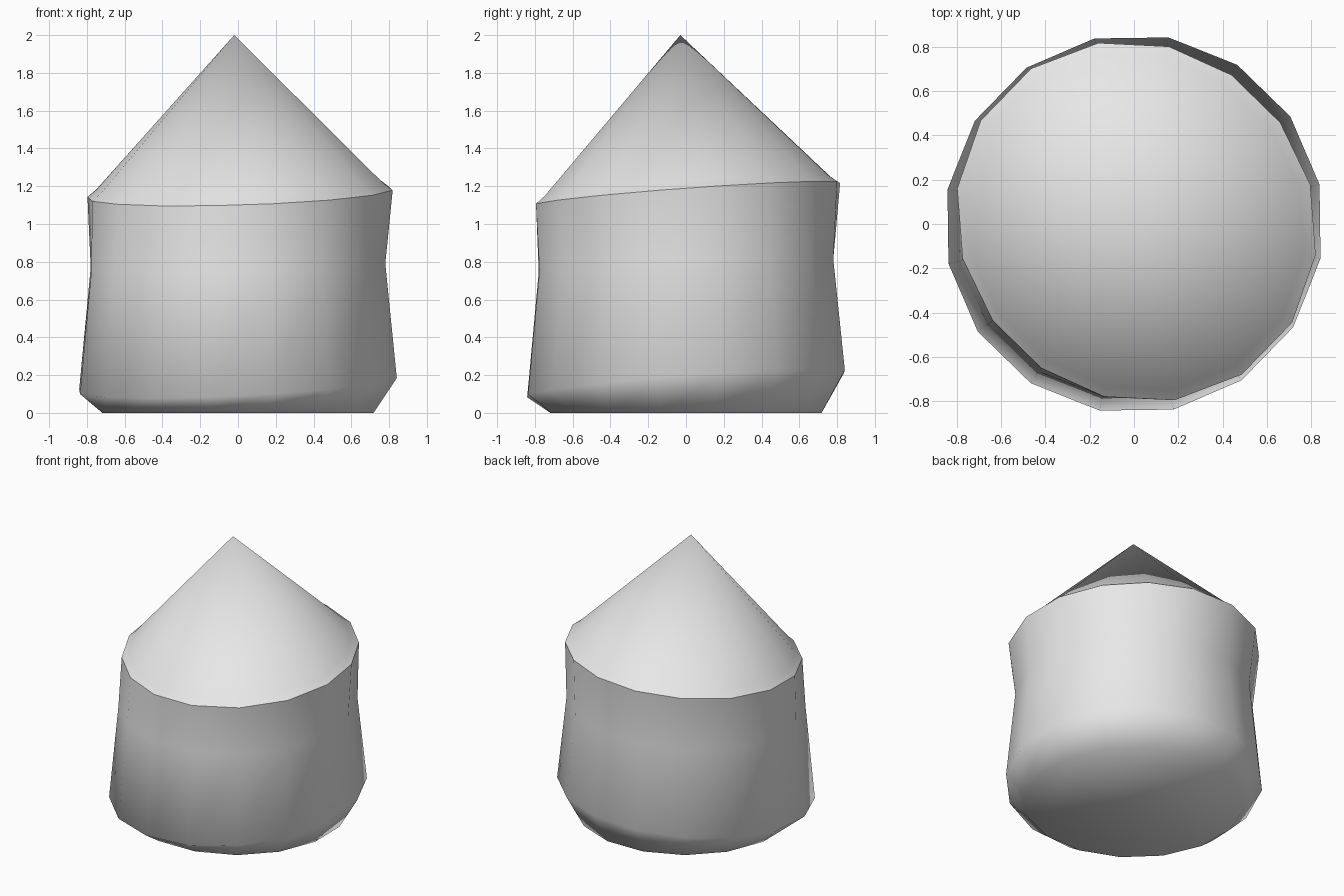
import bpy
import bmesh
from math import sin, cos, tau

SIDES = 16
TURN = 0.21  # turn of the corners around the axis

cube = bpy.data.objects.get("Cube")
if cube:
    bpy.data.objects.remove(cube, do_unlink=True)

grey = bpy.data.materials.new("plain_grey")
grey.use_nodes = True
grey.diffuse_color = (0.8, 0.8, 0.8, 1)
grey.node_tree.nodes["Principled BSDF"].inputs["Base Color"].default_value = (0.8, 0.8, 0.8, 1)

bm = bmesh.new()


def ring(radius, height, slope_x=0, slope_y=0, squash=0, shift=0):
    """A tilted ring, optionally squashed along the diagonal."""
    verts = []
    for i in range(SIDES):
        a = TURN + tau * i / SIDES
        r = radius - squash * sin(2 * a)
        x, y = shift + r * cos(a), shift + r * sin(a)
        verts.append(bm.verts.new((x, y, height + slope_x * x + slope_y * y)))
    return verts


def bridge(low, high):
    for i in range(SIDES):
        j = (i + 1) % SIDES
        bm.faces.new((low[i], low[j], high[j], high[i]))


# Body: base, belly, waist, rim, then the small lip under the roof
base = ring(0.73, 0)
belly = ring(0.855, 0.155, 0.05, 0.077)
waist = ring(0.793, 0.78, 0.02, 0.04)
rim = ring(0.812, 1.16, 0.036, 0.075, 0.027, 0.011)
apex = bm.verts.new((-0.02, -0.03, 2))
lip = []
for v in rim:
    p = v.co.lerp(apex.co, 0.06)
    p.z -= 0.012
    lip.append(bm.verts.new(p))

levels = [base, belly, waist, rim, lip]
for low, high in zip(levels, levels[1:]):
    bridge(low, high)
bm.faces.new(base[::-1])

# Pointed roof
for i in range(SIDES):
    bm.faces.new((lip[i], lip[(i + 1) % SIDES], apex))

# Smooth everywhere except the rim edge
for f in bm.faces:
    f.smooth = True
for i in range(SIDES):
    bm.edges.get((rim[i], rim[(i + 1) % SIDES])).smooth = False

mesh = bpy.data.meshes.new("pointed_post")
bm.to_mesh(mesh)
bm.free()
mesh.materials.append(grey)
post = bpy.data.objects.new("pointed_post", mesh)
bpy.context.collection.objects.link(post)
